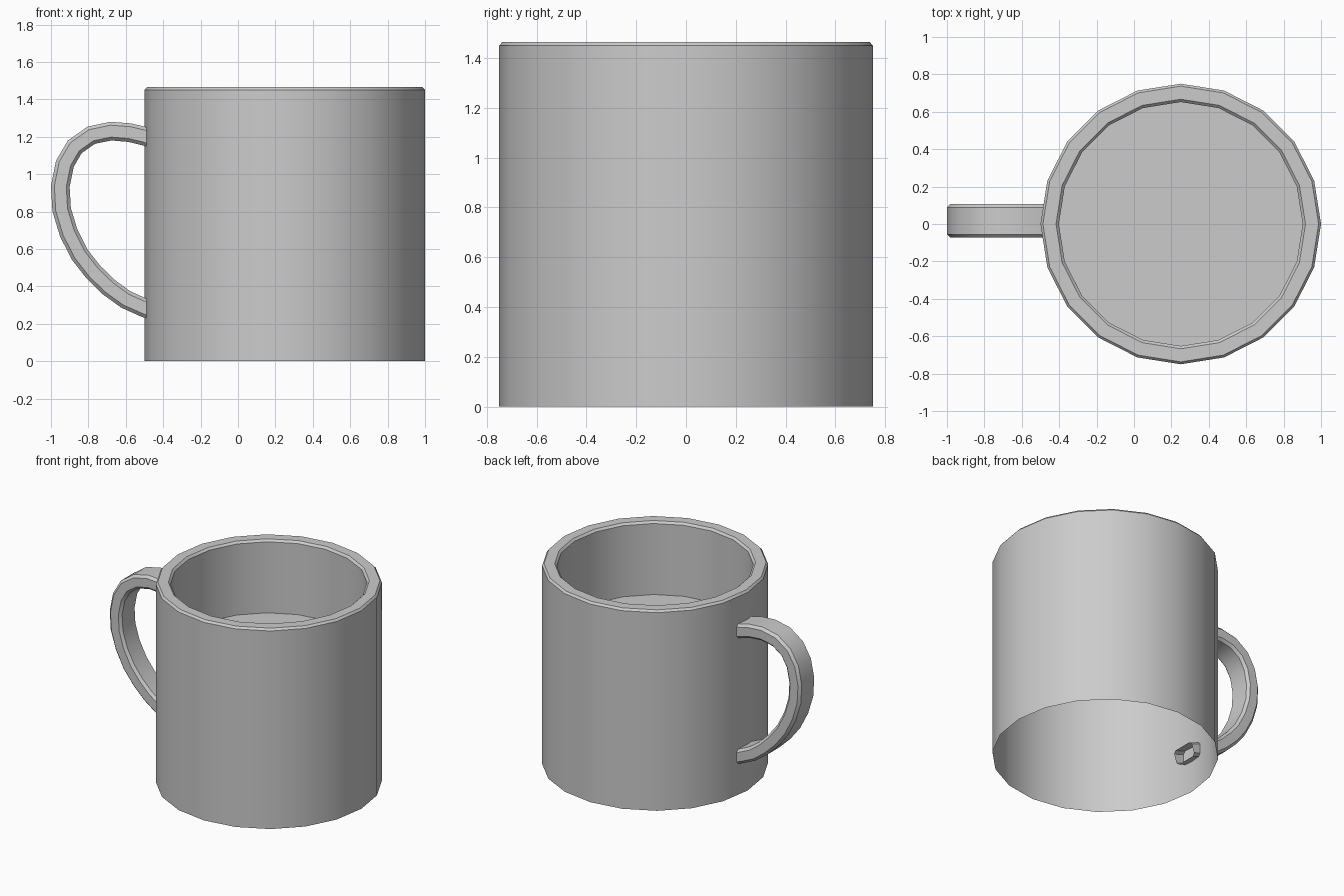
import bpy, bmesh
from math import cos, sin, tau
from mathutils import Vector

if "Cube" in bpy.data.objects:
    bpy.data.objects.remove(bpy.data.objects["Cube"])


def loft(name, rings, fill_last=False):
    """Skin a list of matching closed rings into a smooth-shaded object."""
    bm = bmesh.new()
    loops = [[bm.verts.new(p) for p in ring] for ring in rings]
    n = len(loops[0])
    for a, b in zip(loops, loops[1:]):
        for i in range(n):
            j = (i + 1) % n
            bm.faces.new((a[i], a[j], b[j], b[i]))
    if fill_last:
        bm.faces.new(loops[-1])
    mesh = bpy.data.meshes.new(name)
    bm.to_mesh(mesh)
    bm.free()
    obj = bpy.data.objects.new(name, mesh)
    bpy.context.collection.objects.link(obj)
    bpy.ops.object.select_all(action='DESELECT')
    obj.select_set(True)
    bpy.context.view_layer.objects.active = obj
    bpy.ops.object.shade_smooth_by_angle(angle=0.56)
    return obj


# Mug body: open-bottomed outer wall, chamfered rim, inner wall and raised floor
SIDES = 20
profile = [(0.75, 0), (0.75, 1.45), (0.737, 1.465), (0.667, 1.465),
           (0.652, 1.45), (0.652, 0.93)]
loft("mug_body",
     [[(0.25 + r * cos(tau * i / SIDES), r * sin(tau * i / SIDES), z)
       for i in range(SIDES)] for r, z in profile],
     fill_last=True)

# Handle: chamfered rectangular section swept along a path, ends inside the wall
path = [(-0.42, 1.18), (-0.5, 1.203), (-0.58, 1.222), (-0.68, 1.23),
        (-0.785, 1.208), (-0.873, 1.146), (-0.926, 1.055), (-0.95, 0.935),
        (-0.943, 0.81), (-0.905, 0.685), (-0.845, 0.568), (-0.772, 0.475),
        (-0.69, 0.395), (-0.6, 0.33), (-0.5, 0.285), (-0.42, 0.258)]
path = [Vector((x, 0.017, z)) for x, z in path]
T, W, C = 0.05, 0.09, 0.018
section = [(T, -W + C), (T, W - C), (T - C, W), (C - T, W),
           (-T, W - C), (-T, C - W), (C - T, -W), (T - C, -W)]
side = Vector((0, 1, 0))
rings = []
for k, p in enumerate(path):
    tangent = (path[min(k + 1, len(path) - 1)] - path[max(k - 1, 0)]).normalized()
    out = side.cross(tangent)
    rings.append([p + out * u + side * v for u, v in section])
loft("handle", rings)
